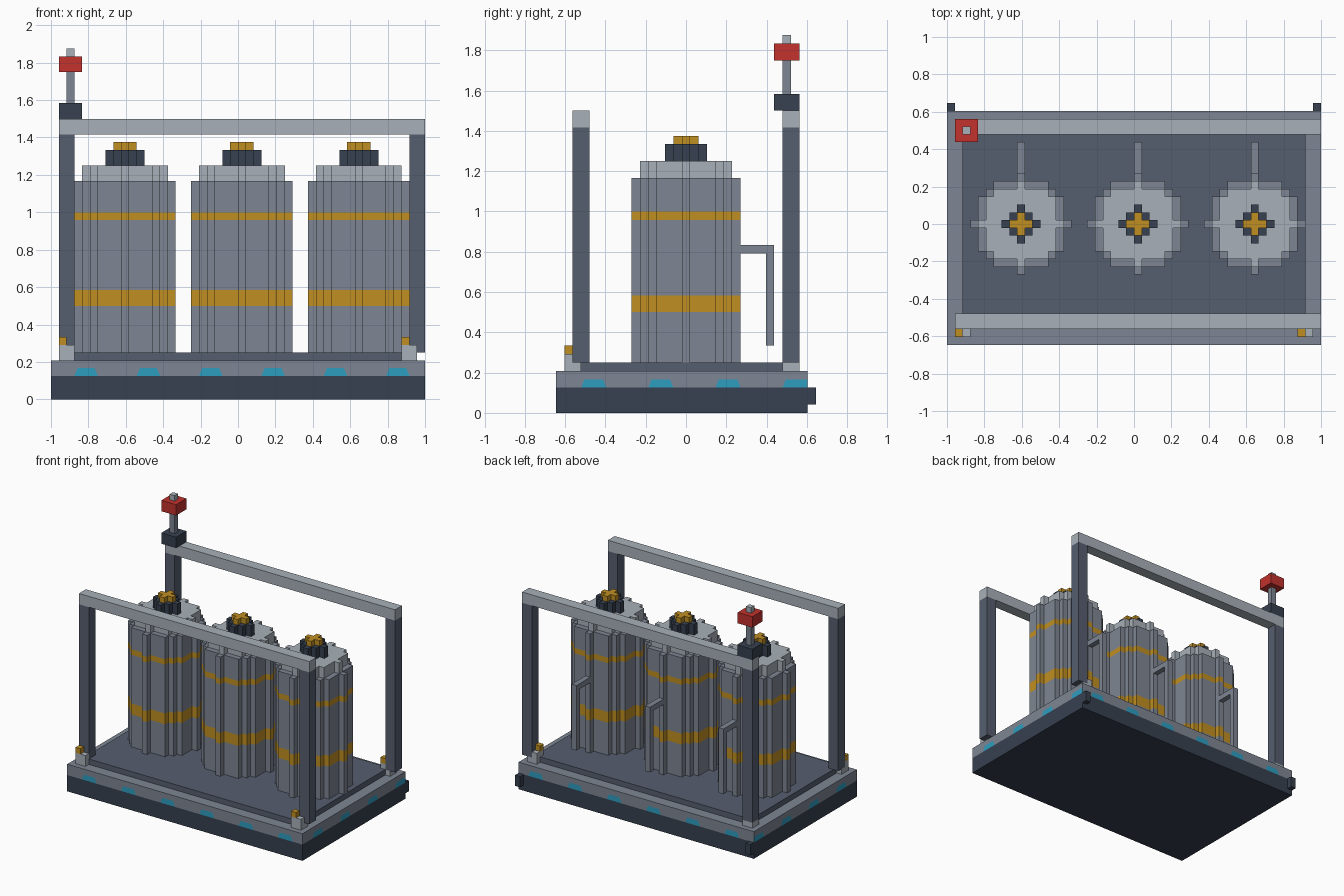
import bpy, bmesh, math
from mathutils import Vector

cube = bpy.data.objects.get("Cube")
if cube:
    bpy.data.objects.remove(cube, do_unlink=True)

U = 1 / 24                                  # one block of the grid
ORIGIN = Vector((-1, -15.5 * U, 0))


def place(x, y, z):
    return ORIGIN + Vector((x, y, z)) * U


def material(name, rgb):
    col = [(c / 255 / 12.92) if c < 11 else ((c / 255 + 0.055) / 1.055) ** 2.4 for c in rgb] + [1]
    m = bpy.data.materials.new(name)
    m.use_nodes = True
    m.diffuse_color = col
    m.node_tree.nodes["Principled BSDF"].inputs["Base Color"].default_value = col
    return m


GREY = material("mid grey", (126, 134, 147))
LIGHT = material("light grey", (167, 176, 184))
SLATE = material("slate", (86, 94, 111))
DARK = material("dark blue grey", (54, 65, 80))
GOLD = material("gold", (192, 143, 34))
RED = material("red", (194, 50, 45))
CYAN = material("cyan", (45, 157, 192))


def finish(name, bm, mats):
    bmesh.ops.recalc_face_normals(bm, faces=bm.faces)
    me = bpy.data.meshes.new(name)
    bm.to_mesh(me)
    bm.free()
    for m in mats:
        me.materials.append(m)
    ob = bpy.data.objects.new(name, me)
    bpy.context.collection.objects.link(ob)
    return ob


def box_mesh(x, y, z):
    """Box between (start, end) block positions on each axis."""
    bm = bmesh.new()
    bmesh.ops.create_cube(bm, size=1)
    lo, hi = place(x[0], y[0], z[0]), place(x[1], y[1], z[1])
    for v in bm.verts:
        v.co = Vector([(lo[i] + hi[i]) / 2 + v.co[i] * (hi[i] - lo[i]) for i in range(3)])
    return bm


def box(name, x, y, z, mat):
    return finish(name, box_mesh(x, y, z), [mat])


def stepped_disc(r):
    """Outline of a blocky disc, around its centre."""
    half = []
    for d in range(-r, r + 1):
        h = math.isqrt(r * r - d * d) + 0.5
        half += [(d - 0.5, h), (d + 0.5, h)]
    pts = half + [(-x, -y) for x, y in half]
    return [p for i, p in enumerate(pts) if p != pts[i - 1]]


def drum(name, cx, cy, r, levels, mats, bands=()):
    """Stepped disc swept through levels; the listed bands use the second material."""
    bm = bmesh.new()
    outline = stepped_disc(r)
    rings = [[bm.verts.new(place(cx + x, cy + y, z)) for x, y in outline] for z in levels]
    n = len(outline)
    bm.faces.new(rings[0])
    bm.faces.new(rings[-1])
    for k in range(len(levels) - 1):
        for i in range(n):
            j = (i + 1) % n
            f = bm.faces.new((rings[k][i], rings[k][j], rings[k + 1][j], rings[k + 1][i]))
            f.material_index = 1 if k in bands else 0
    return finish(name, bm, mats)


# Base plinth with two rear pegs
box("base_plinth", (0, 48), (0, 30), (0, 3), DARK)
for side, x in (("right", 0), ("left", 47)):
    box(f"rear_peg_{side}", (x, x + 1), (30, 31), (1, 3), DARK)

# Base rim, cut so that a row of slanted lights lies flush in its sides
bm = box_mesh((0, 48), (0, 30), (3, 5))


def cut(co, no):
    bmesh.ops.bisect_plane(bm, geom=bm.verts[:] + bm.edges[:] + bm.faces[:],
                           plane_co=co, plane_no=no)


cut(place(0, 0, 4), (0, 0, 1))
for s in range(3, 48, 8):
    cut(place(s, 0, 3), (1, 0, -0.4))
    cut(place(s + 3, 0, 3), (1, 0, 0.4))
for s in range(3, 30, 8):
    cut(place(0, s, 3), (0, 1, -0.4))
    cut(place(0, s + 3, 3), (0, 1, 0.4))
bm.normal_update()
for f in bm.faces:
    c = (f.calc_center_median() - ORIGIN) / U
    along = c.x if abs(f.normal.y) > 0.5 else c.y
    if abs(f.normal.z) < 0.5 and c.z < 4 and 3 < along % 8 < 6:
        f.material_index = 1
finish("base_rim", bm, [GREY, CYAN])
box("deck", (2, 46), (2, 28), (5, 6), SLATE)

# Corner blocks; the upper halves stop where a post takes over
box("corner_foot_front_right", (1, 3), (1, 3), (5, 6), LIGHT)
box("corner_block_front_right", (1, 3), (1, 2), (6, 7), LIGHT)
box("corner_foot_rear_right", (1, 3), (27, 29), (5, 6), LIGHT)
box("corner_block_front_left", (45, 47), (1, 3), (5, 7), LIGHT)
box("corner_foot_rear_left", (45, 47), (27, 29), (5, 6), LIGHT)
box("corner_block_rear_left", (45, 46), (27, 29), (6, 7), LIGHT)
for name, x, y in (("front_right", 1, 1), ("front_left", 45, 1), ("rear_left", 45, 27)):
    box(f"corner_lamp_{name}", (x, x + 1), (y, y + 1), (7, 8), GOLD)

# Front and rear frames
for end, y in (("front", 2), ("rear", 27)):
    for side, x in (("right", 1), ("left", 46)):
        box(f"{end}_post_{side}", (x, x + 2), (y, y + 2), (6, 34), SLATE)
    box(f"{end}_top_bar", (1, 48), (y, y + 2), (34, 36), LIGHT)

# Warning beacon
box("beacon_foot", (1, 4), (26, 29), (36, 38), DARK)
box("beacon_pole", (2, 3), (27, 28), (38, 42), GREY)
box("beacon_lamp", (1, 4), (26, 29), (42, 44), RED)
box("beacon_tip", (2, 3), (27, 28), (44, 45), LIGHT)

# Three tanks, each with a lid, a valve and a rear pipe
for i, cx in enumerate((9.5, 24.5, 39.5), 1):
    cy = 15.5
    drum(f"tank_body_{i}", cx, cy, 6, (6, 12, 14, 23, 24, 28), [GREY, GOLD], (1, 3))
    drum(f"tank_lid_{i}", cx, cy, 5, (28, 30), [LIGHT])
    drum(f"tank_neck_{i}", cx, cy, 2, (30, 32), [DARK])
    drum(f"tank_valve_{i}", cx, cy, 1, (32, 33), [GOLD])
    box(f"pipe_arm_{i}", (cx - 0.5, cx + 0.5), (22, 25), (19, 20), GREY)
    box(f"pipe_drop_{i}", (cx - 0.5, cx + 0.5), (25, 26), (8, 20), GREY)
